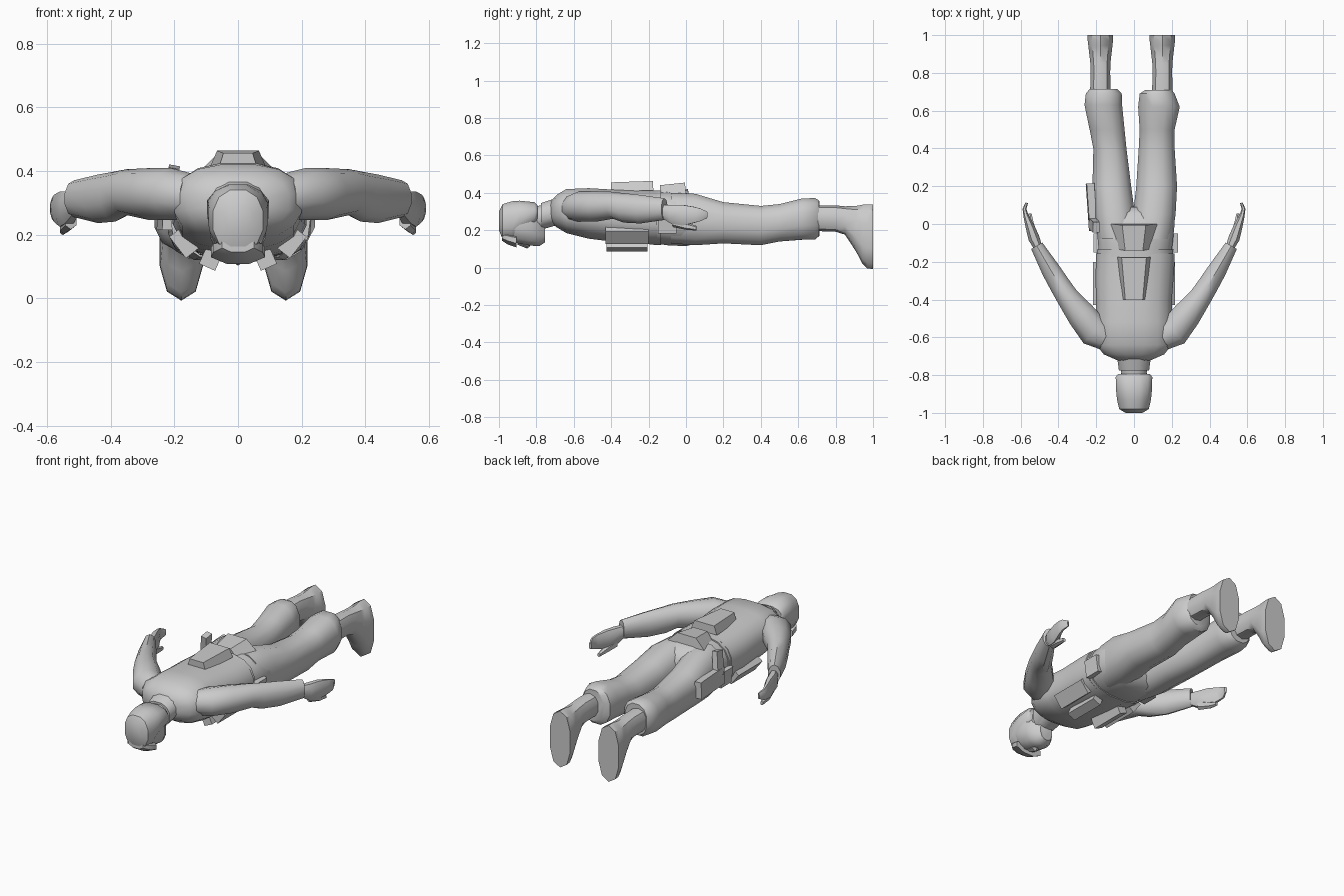
import bpy, bmesh, math
from mathutils import Vector, Matrix, Euler


def finish(name, bm, angle=35):
    bmesh.ops.recalc_face_normals(bm, faces=bm.faces)
    me = bpy.data.meshes.new(name)
    bm.to_mesh(me)
    bm.free()
    ob = bpy.data.objects.new(name, me)
    bpy.context.collection.objects.link(ob)
    bpy.ops.object.select_all(action='DESELECT')
    ob.select_set(True)
    bpy.context.view_layer.objects.active = ob
    if angle:
        bpy.ops.object.shade_smooth_by_angle(angle=math.radians(angle))
    return ob


def skin(name, rings, angle):
    """Join point rings into a closed tube."""
    bm = bmesh.new()
    vs = [[bm.verts.new(p) for p in r] for r in rings]
    n = len(vs[0])
    for a, b in zip(vs, vs[1:]):
        for i in range(n):
            j = (i + 1) % n
            bm.faces.new((a[i], a[j], b[j], b[i]))
    bm.faces.new(vs[0])
    bm.faces.new(vs[-1])
    return finish(name, bm, angle)


def section(n, power):
    """Rounded cross-section in the unit square."""
    out = []
    for i in range(n):
        a = 2 * math.pi * (i + 0.5) / n
        c, s = math.cos(a), math.sin(a)
        out.append((math.copysign(abs(c) ** power, c), math.copysign(abs(s) ** power, s)))
    m = max(p[0] for p in out)
    return [(x / m, y / m) for x, y in out]


def body(name, rows, n=12, power=0.85, angle=42):
    """Loft along y; each row is y, x0, x1, z0, z1."""
    sec = section(n, power)
    return skin(name, [[Vector(((a + b) / 2 + u * (b - a) / 2, y, (c + d) / 2 + v * (d - c) / 2))
                        for u, v in sec] for y, a, b, c, d in rows], angle)


def limb(name, rows, side, n=8, power=0.85, angle=48):
    """Loft along a bent path; each row is x, y, half width, z0, z1."""
    sec = section(n, power)
    rings = []
    for i, (x, y, w, c, d) in enumerate(rows):
        p, q = rows[max(i - 1, 0)], rows[min(i + 1, len(rows) - 1)]
        t = Vector((q[0] - p[0], q[1] - p[1])).normalized()
        rings.append([Vector((side * (x + t.y * u * w), y - t.x * u * w,
                              (c + d) / 2 + v * (d - c) / 2)) for u, v in sec])
    return skin(name, rings, angle)


def pouch(name, loc, size, rot=(0, 0, 0), taper=1.0, slim=1.0):
    """Box with a narrower -y end (taper) and a narrower top (slim)."""
    bm = bmesh.new()
    bmesh.ops.create_cube(bm, size=1)
    m = Matrix.Translation(loc) @ Euler([math.radians(r) for r in rot]).to_matrix().to_4x4()
    for v in bm.verts:
        k = (taper if v.co.y < 0 else 1) * (slim if v.co.z > 0 else 1)
        v.co = m @ Vector((v.co.x * size[0] * k, v.co.y * size[1], v.co.z * size[2]))
    return finish(name, bm, 0)


# Torso, neck and collar
body("torso", [(-.725, -.08, .08, .25, .355), (-.69, -.16, .16, .215, .39),
               (-.64, -.2, .2, .185, .42), (-.52, -.2, .2, .155, .425),
               (-.4, -.2, .2, .14, .418), (-.28, -.205, .21, .13, .415),
               (-.19, -.2, .215, .125, .412), (-.155, -.2, .215, .125, .412)], 16, .8)
body("neck", [(-.82, -.065, .065, .19, .325), (-.68, -.075, .075, .23, .35)])
body("collar", [(-.775, -.08, .08, .205, .345), (-.715, -.088, .088, .225, .365)], 12)

# Head facing down, with a cap and its peak
body("head", [(-.985, -.05, .05, .19, .3), (-.95, -.078, .078, .15, .335),
              (-.9, -.088, .088, .13, .345), (-.83, -.088, .088, .118, .34),
              (-.785, -.065, .065, .115, .29), (-.755, -.04, .04, .135, .24)])
body("nose", [(-.9, -.012, .012, .125, .16), (-.85, -.02, .02, .106, .16),
              (-.835, -.016, .016, .115, .15)], 6)
body("cap", [(-1, -.045, .045, .2, .3), (-.98, -.078, .078, .15, .34),
             (-.93, -.09, .09, .14, .355), (-.89, -.094, .094, .18, .358),
             (-.81, -.097, .097, .225, .35), (-.795, -.085, .085, .25, .335)], 12, .85)
body("cap_peak", [(-.985, -.05, .05, .145, .19), (-.955, -.078, .078, .125, .19),
                  (-.905, -.085, .085, .108, .18)], 8, 1)

# Hips and belt
body("hips", [(-.2, -.185, .19, .135, .4), (-.1, -.19, .205, .12, .41),
              (0, -.2, .215, .115, .4), (.06, -.19, .2, .13, .37),
              (.09, -.11, .11, .17, .33)], 16, .8)
body("belt", [(-.175, -.195, .205, .122, .413), (-.135, -.195, .208, .12, .414)], 16, .8)

# Trouser legs and boots, left and right pose slightly different
body("left_trouser_leg", [(-.08, -.19, .02, .13, .4), (.05, -.21, .005, .12, .395),
                          (.2, -.22, -.015, .13, .35), (.4, -.215, -.04, .125, .325),
                          (.5, -.235, -.05, .14, .335), (.63, -.262, -.063, .15, .362),
                          (.69, -.255, -.065, .155, .365), (.715, -.235, -.09, .17, .355)])
body("right_trouser_leg", [(-.08, -.02, .2, .13, .4), (.05, -.005, .22, .12, .395),
                           (.2, .012, .228, .13, .35), (.4, .025, .215, .12, .33),
                           (.5, .03, .215, .14, .34), (.62, .022, .242, .15, .37),
                           (.69, .03, .215, .15, .372), (.71, .06, .2, .17, .36)])
for name, cx in (("left_boot", -.178), ("right_boot", .15)):
    body(name, [(y, cx - w, cx + w, a, b) for y, w, a, b in
                ((.66, .055, .2, .33), (.8, .052, .195, .33), (.85, .053, .18, .325),
                 (.91, .06, .09, .325), (.945, .064, .025, .33), (.97, .067, .003, .332),
                 (1, .068, .0, .33))], 10)

for side, tag in ((-1, "left"), (1, "right")):
    # Sleeve
    limb(tag + "_sleeve", [(.15, -.60, .07, .25, .39), (.21, -.57, .084, .25, .405),
                           (.28, -.48, .076, .25, .405), (.35, -.39, .06, .265, .402),
                           (.385, -.335, .056, .245, .395), (.44, -.245, .05, .24, .385),
                           (.515, -.115, .034, .258, .368)], side, 10, 1)
    # Hand and thumb
    limb(tag + "_hand", [(.505, -.13, .022, .27, .335), (.53, -.075, .03, .235, .335),
                         (.55, -.015, .024, .225, .335), (.572, .045, .014, .24, .325),
                         (.58, .08, .01, .25, .315), (.568, .112, .007, .265, .3)], side)
    limb(tag + "_thumb", [(.525, -.07, .018, .22, .27), (.545, 0, .015, .205, .24),
                          (.55, .055, .008, .2, .222)], side, 6)
    # Chest pouches wrapping the front of the vest
    pouch(tag + "_front_pouch", (side * .085, -.315, .125), (.055, .22, .06), (0, side * -24, 0))
    pouch(tag + "_side_pouch", (side * .17, -.315, .175), (.085, .23, .05), (0, side * -52, 0))

# Back pouch and pack on the belt, both sloping off to the sides
pouch("back_pouch", (0, -.288, .435), (.175, .225, .05), (2, 0, 0), .7, .75)
pouch("back_belt_pack", (0, -.07, .418), (.25, .135, .06), (6, 0, 0), .75, .5)

# Belt pouch on the right hip
pouch("right_belt_pouch", (.203, -.1, .235), (.045, .1, .1), (0, 8, 0))

# Holster on the left thigh with the grip standing up behind it
pouch("holster", (-.222, .09, .265), (.05, .25, .1), (0, 0, 4), 1, .8)
pouch("holster_grip", (-.212, -.005, .345), (.035, .055, .14), (10, 10, 0))
pouch("left_belt_pouch", (-.185, -.1, .22), (.045, .1, .1), (0, -8, 0))
